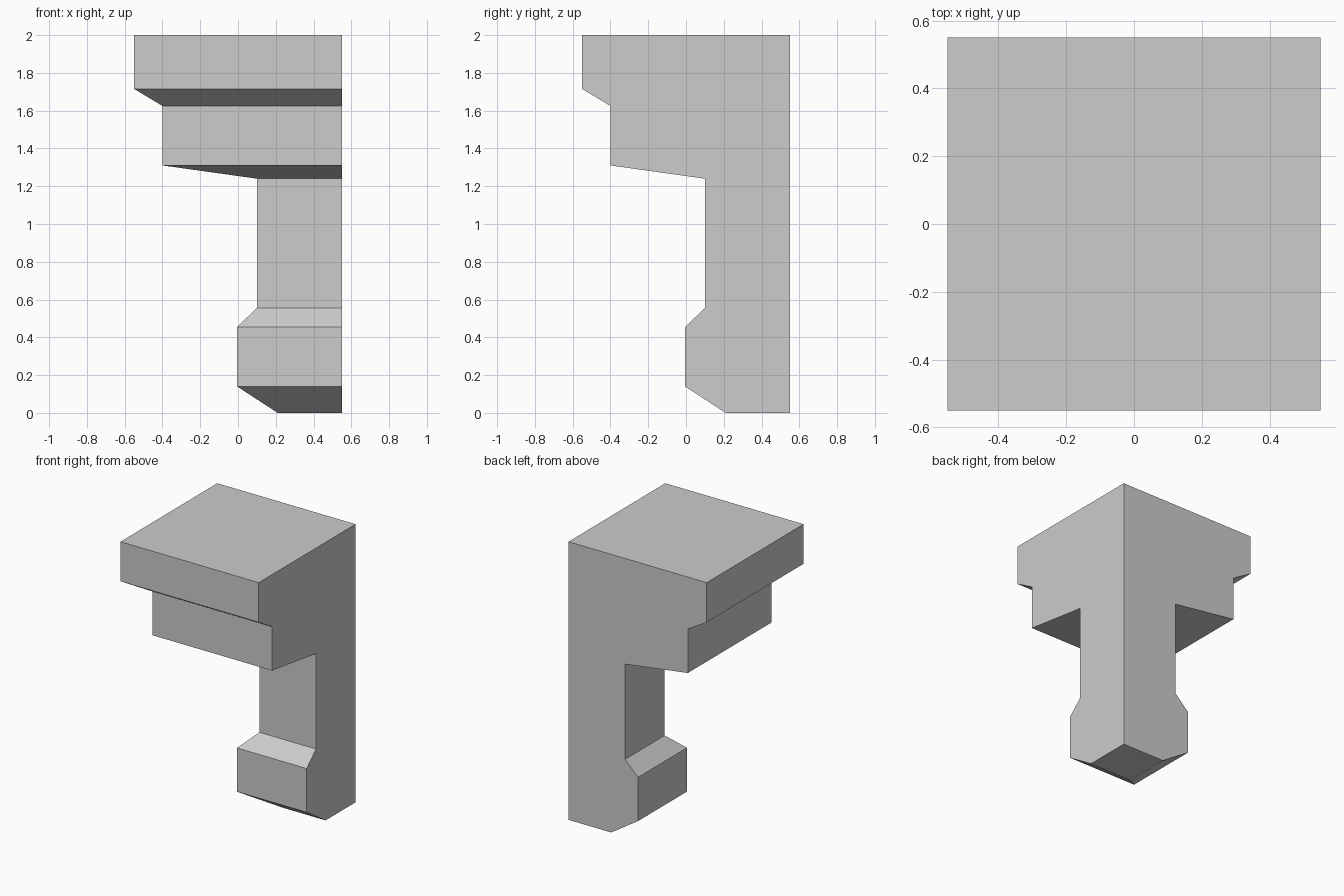
import bpy
import bmesh

cube = bpy.data.objects.get("Cube")
if cube:
    bpy.data.objects.remove(cube, do_unlink=True)

# One plain stone colour
stone = bpy.data.materials.new("light_grey_stone")
stone.use_nodes = True
grey = (0.604, 0.604, 0.604, 1)
stone.diffuse_color = grey
stone.node_tree.nodes["Principled BSDF"].inputs["Base Color"].default_value = grey

# The two flat sides meet at the back left corner; the stepped sides follow this
# profile of (outer edge, height) from the foot to the top
WALL = 0.55
PROFILE = [
    (0.21, 0.0), (-0.005, 0.14),       # tapered foot
    (-0.005, 0.455), (0.10, 0.555),    # plinth and its sloped shoulder
    (0.10, 1.24), (-0.40, 1.31),       # shaft and underside of the bracket
    (-0.40, 1.625), (-0.55, 1.715),    # bracket and underside of the cap
    (-0.55, 2.0),                      # cap
]


def square_ring(bm, edge, z):
    corners = [(edge, edge), (WALL, edge), (WALL, WALL), (edge, WALL)]
    return [bm.verts.new((x, y, z)) for x, y in corners]


# Corner bracket column: square sections joined upwards
bm = bmesh.new()
rings = [square_ring(bm, edge, z) for edge, z in PROFILE]
for low, high in zip(rings, rings[1:]):
    for i in range(4):
        j = (i + 1) % 4
        bm.faces.new((low[i], low[j], high[j], high[i]))
bm.faces.new(rings[0][::-1])
bm.faces.new(rings[-1])
bm.normal_update()

mesh = bpy.data.meshes.new("corner_bracket_column")
bm.to_mesh(mesh)
bm.free()
mesh.materials.append(stone)
column = bpy.data.objects.new("corner_bracket_column", mesh)
bpy.context.collection.objects.link(column)
